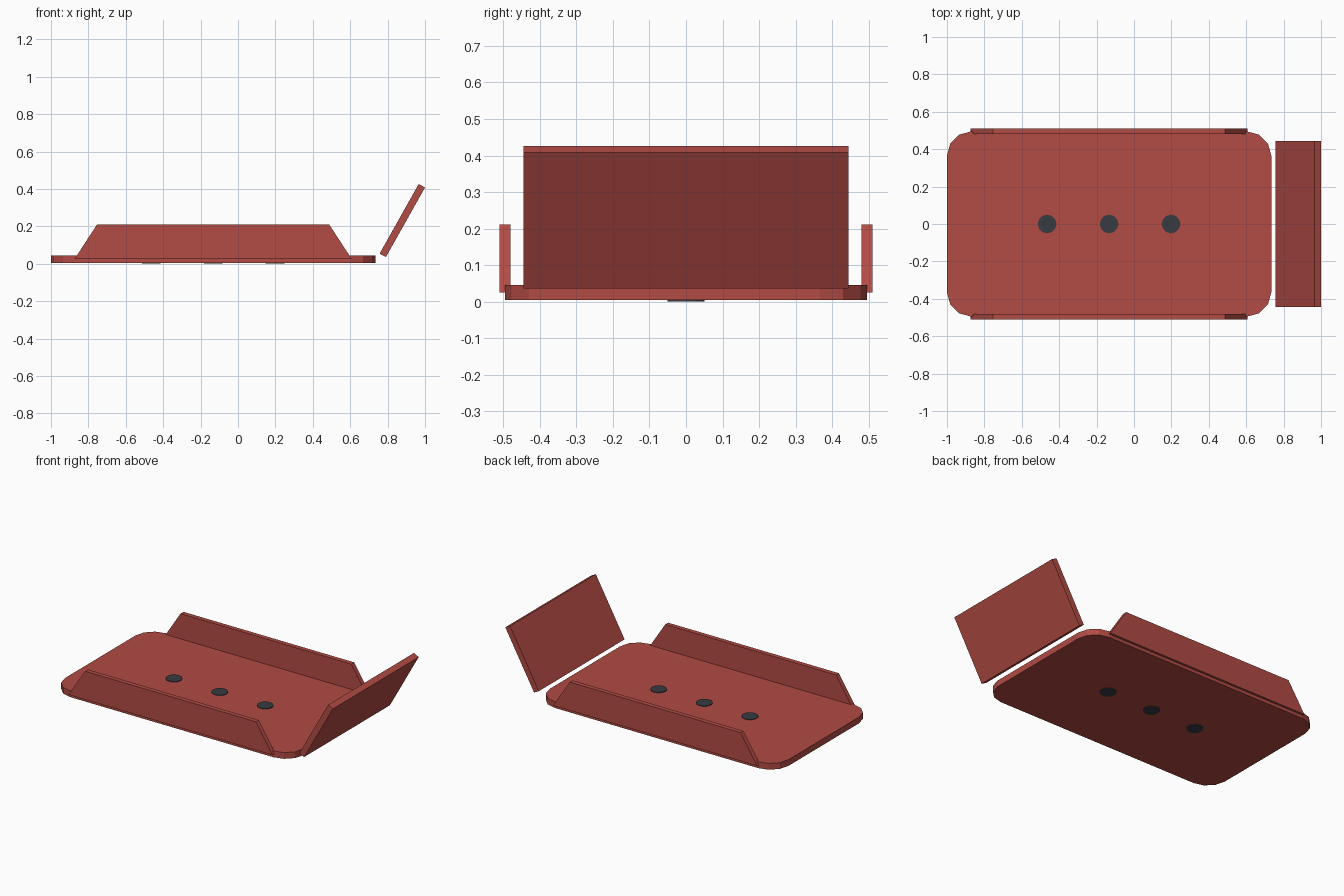
import bpy, bmesh, math
from mathutils import Vector

if "Cube" in bpy.data.objects:
    bpy.data.objects.remove(bpy.data.objects["Cube"])


def material(name, rgb):
    m = bpy.data.materials.new(name)
    m.diffuse_color = (*rgb, 1)
    m.use_nodes = True
    m.node_tree.nodes["Principled BSDF"].inputs["Base Color"].default_value = m.diffuse_color
    return m


RED = material("brick red", (0.445, 0.07, 0.058))
DARK = material("dark slate", (0.038, 0.045, 0.054))


def prism(name, outline, extrude, mat):
    """Extrude a closed 3D outline along a vector into a solid."""
    bm = bmesh.new()
    face = bm.faces.new([bm.verts.new(p) for p in outline])
    geom = bmesh.ops.extrude_face_region(bm, geom=[face])["geom"]
    top = [v for v in geom if isinstance(v, bmesh.types.BMVert)]
    bmesh.ops.translate(bm, verts=top, vec=Vector(extrude))
    bmesh.ops.recalc_face_normals(bm, faces=bm.faces)
    mesh = bpy.data.meshes.new(name)
    bm.to_mesh(mesh)
    bm.free()
    mesh.materials.append(mat)
    obj = bpy.data.objects.new(name, mesh)
    bpy.context.collection.objects.link(obj)
    return obj


CX = -0.133  # middle of the tray

# Base plate with rounded corners, three segments each
hx, hy, r = 0.867, 0.495, 0.13
corners = []
for i, (sx, sy) in enumerate([(1, 1), (-1, 1), (-1, -1), (1, -1)]):
    for k in range(4):
        a = math.radians(90 * i + 30 * k)
        corners.append((CX + sx * (hx - r) + r * math.cos(a),
                        sy * (hy - r) + r * math.sin(a), 0.004))
prism("base_plate", corners, (0, 0, 0.041), RED)

# Sloped-end side rails
for side, y in (("front", -0.51), ("back", 0.48)):
    rail = [(CX - 0.741, y, 0.025), (CX + 0.741, y, 0.025),
            (CX + 0.62, y, 0.211), (CX - 0.62, y, 0.211)]
    prism(side + "_rail", rail, (0, 0.03, 0), RED)

# Tilted end flap
flap = [(0.757, -0.445, 0.054), (0.791, -0.445, 0.036),
        (1.0, -0.445, 0.408), (0.966, -0.445, 0.426)]
prism("end_flap", flap, (0, 0.89, 0), RED)

# Row of dark discs passing just through the plate
for i in range(3):
    x = CX + (i - 1) * 0.331
    ring = [(x + 0.05 * math.cos(math.tau * k / 12),
             0.05 * math.sin(math.tau * k / 12), 0) for k in range(12)]
    prism(f"disc_{i + 1}", ring, (0, 0, 0.049), DARK)
